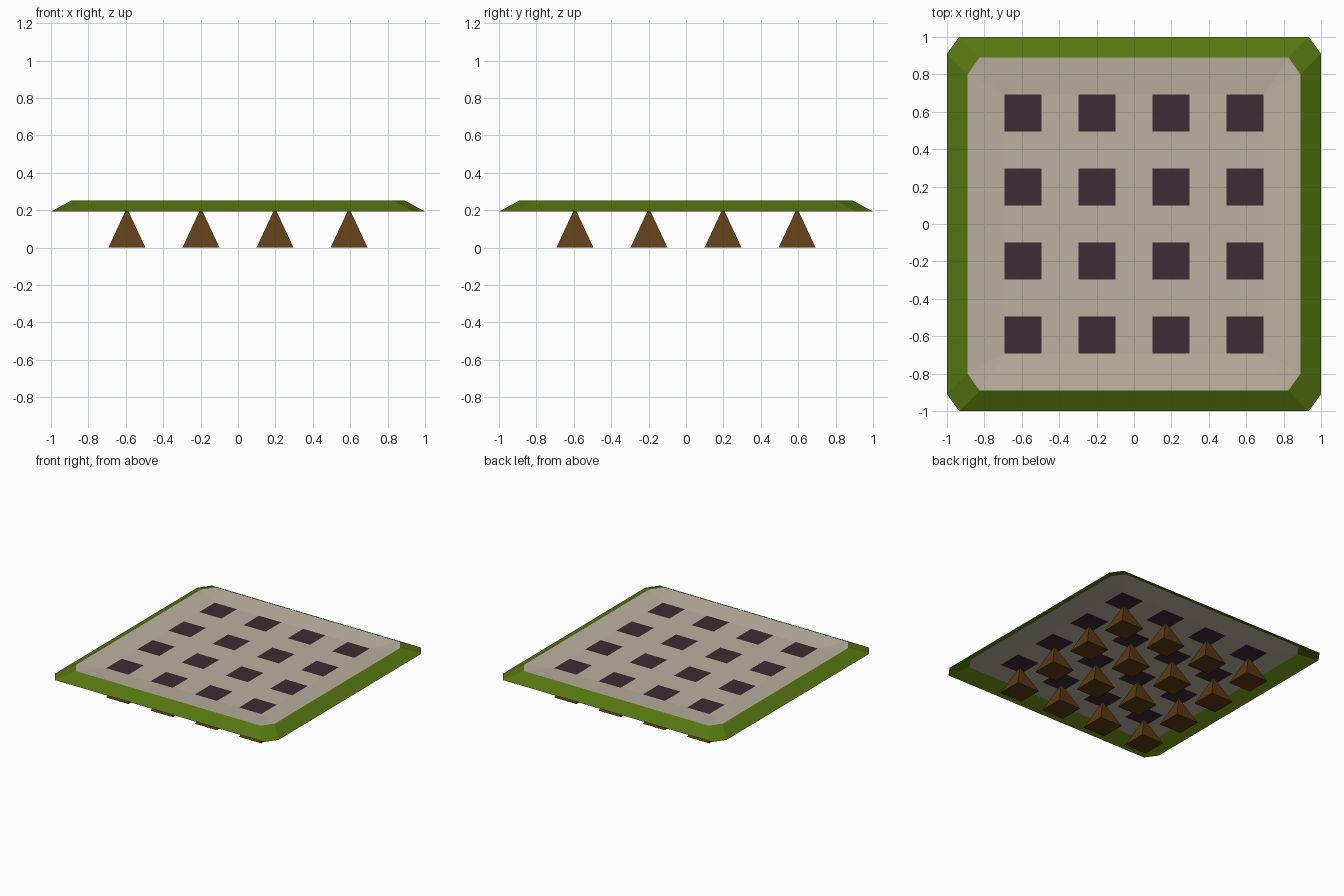
import bpy, bmesh

if "Cube" in bpy.data.objects:
    bpy.data.objects.remove(bpy.data.objects["Cube"])


def material(name, rgb):
    m = bpy.data.materials.new(name)
    m.diffuse_color = (*rgb, 1)
    m.use_nodes = True
    m.node_tree.nodes["Principled BSDF"].inputs["Base Color"].default_value = m.diffuse_color
    return m


BEIGE = material("beige", (0.50, 0.44, 0.35))
DARK = material("dark_plum", (0.045, 0.025, 0.035))
GREEN = material("green", (0.09, 0.18, 0.005))
BROWN = material("brown", (0.11, 0.045, 0.008))

CENTRES = [-0.594, -0.198, 0.198, 0.594]
HALF = 0.099
Z_LOW, Z_HIGH, Z_PANEL, Z_TIP = 0.193, 0.253, 0.237, 0.212


def finish(bm, name, mats):
    mesh = bpy.data.meshes.new(name)
    bm.to_mesh(mesh)
    bm.free()
    for m in mats:
        mesh.materials.append(m)
    obj = bpy.data.objects.new(name, mesh)
    bpy.context.collection.objects.link(obj)
    return obj


def octagon(bm, s, cx, cy, z):
    """Square of half size s with corners cut, starting on the right side."""
    pts = [(s, -cy), (s, cy), (cx, s), (-cx, s),
           (-s, cy), (-s, -cy), (-cx, -s), (cx, -s)]
    return [bm.verts.new((x, y, z)) for x, y in pts]


# sloping rim, an open band between two cut-corner squares
bm = bmesh.new()
low = octagon(bm, 1.0, 0.935, 0.91, Z_LOW)
high = octagon(bm, 0.89, 0.826, 0.80, Z_HIGH)
for i in range(8):
    j = (i + 1) % 8
    bm.faces.new((low[i], low[j], high[j], high[i]))
finish(bm, "sloping_rim", [GREEN])

# panel: flat grid with dark squares, surrounded by a shallow raised border
bm = bmesh.new()
lines = [c + s * HALF for c in CENTRES for s in (-1, 1)]
n = len(lines)
grid = [[bm.verts.new((x, y, Z_PANEL)) for y in lines] for x in lines]
for i in range(n - 1):
    for j in range(n - 1):
        f = bm.faces.new((grid[i][j], grid[i + 1][j],
                          grid[i + 1][j + 1], grid[i][j + 1]))
        f.material_index = 1 if i % 2 == 0 and j % 2 == 0 else 0
edge = octagon(bm, 0.89, 0.826, 0.80, Z_HIGH)
sides = [grid[-1], [row[-1] for row in reversed(grid)],
         grid[0][::-1], [row[0] for row in grid]]
for k, side in enumerate(sides):
    a, b, c = edge[2 * k], edge[2 * k + 1], edge[(2 * k + 2) % 8]
    bm.faces.new([a, b] + side[::-1])
    bm.faces.new((side[-1], b, c))
finish(bm, "panel", [BEIGE, DARK])

# pyramid feet below each dark square
bm = bmesh.new()
for x in CENTRES:
    for y in CENTRES:
        base = [bm.verts.new((x + sx * HALF, y + sy * HALF, 0))
                for sx, sy in ((-1, -1), (1, -1), (1, 1), (-1, 1))]
        tip = bm.verts.new((x, y, Z_TIP))
        bm.faces.new(base[::-1])
        for i in range(4):
            bm.faces.new((base[i], base[(i + 1) % 4], tip))
finish(bm, "pyramid_feet", [BROWN])
